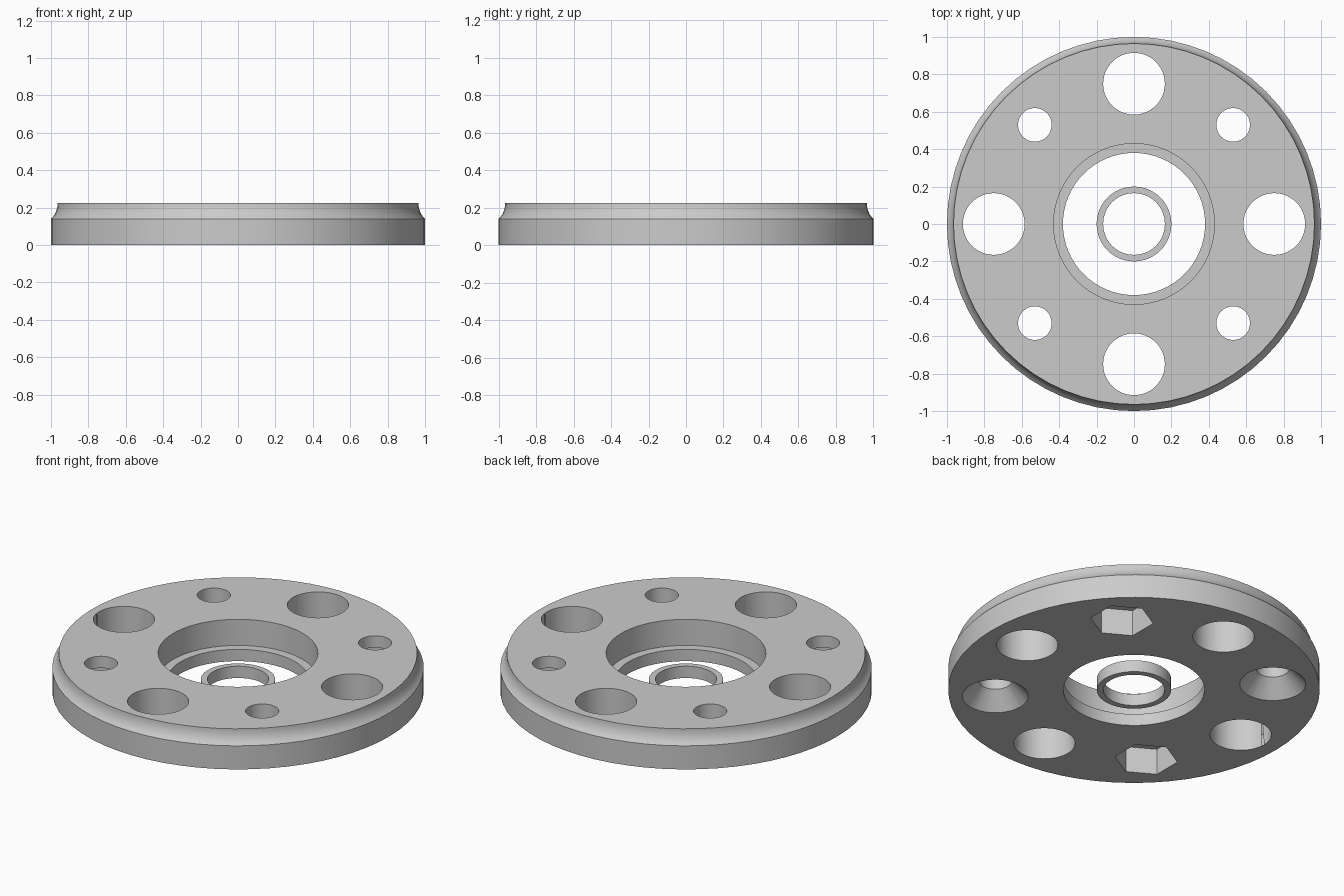
import bpy
import bmesh
from math import cos, sin, pi, radians

cube = bpy.data.objects.get("Cube")
if cube:
    bpy.data.objects.remove(cube, do_unlink=True)

HEIGHT = 0.225
LEDGE = 0.07

metal = bpy.data.materials.new("light grey metal")
metal.use_nodes = True
grey = (0.6, 0.6, 0.6, 1)
metal.diffuse_color = grey
metal.node_tree.nodes["Principled BSDF"].inputs["Base Color"].default_value = grey


def lathe(name, profile, steps, ring=True, at=(0, 0)):
    """Revolve (radius, z) points; a ring closes on itself, a plug gets end caps."""
    bm = bmesh.new()
    loops = []
    for r, z in profile:
        angles = [2 * pi * i / steps for i in range(steps)]
        loops.append([bm.verts.new((r * sin(a), r * cos(a), z)) for a in angles])
    pairs = list(zip(loops, loops[1:]))
    if ring:
        pairs.append((loops[-1], loops[0]))
    else:
        bm.faces.new(loops[0])
        bm.faces.new(loops[-1])
    for a, b in pairs:
        for i in range(steps):
            j = (i + 1) % steps
            bm.faces.new((a[i], a[j], b[j], b[i]))
    bmesh.ops.recalc_face_normals(bm, faces=bm.faces)
    mesh = bpy.data.meshes.new(name)
    bm.to_mesh(mesh)
    bm.free()
    obj = bpy.data.objects.new(name, mesh)
    obj.location = (at[0], at[1], 0)
    bpy.context.collection.objects.link(obj)
    mesh.materials.append(metal)
    return obj


def select(obj):
    bpy.ops.object.select_all(action='DESELECT')
    obj.select_set(True)
    bpy.context.view_layer.objects.active = obj


def cut(target, profile, steps, at):
    cutter = lathe("hole_cutter", profile, steps, False, at)
    cutter.hide_render = True
    select(target)
    mod = target.modifiers.new("hole", 'BOOLEAN')
    mod.operation = 'DIFFERENCE'
    mod.solver = 'EXACT'
    mod.object = cutter
    bpy.context.view_layer.update()
    bpy.ops.object.modifier_apply(modifier=mod.name)
    bpy.data.objects.remove(cutter, do_unlink=True)


# Disc with a stepped bore and a hollow curved shoulder
disc = lathe("disc", [
    (0.38, 0), (1, 0), (1, 0.14), (0.988, 0.153), (0.978, 0.168),
    (0.971, 0.186), (0.966, 0.205), (0.965, HEIGHT),
    (0.43, HEIGHT), (0.43, LEDGE), (0.38, LEDGE)], 64)

# Four large round holes
for x, y in ((1, 0), (0, 1), (-1, 0), (0, -1)):
    cut(disc, [(0.165, -0.1), (0.165, 0.4)], 48, (0.75 * x, 0.75 * y))

# Four bolt holes: hexagonal nut pockets on one diagonal, countersinks on the other
for x in (-0.53, 0.53):
    cut(disc, [(0.09, -0.1), (0.09, 0.4)], 32, (x, x))
    cut(disc, [(0.17, -0.1), (0.17, 0.155)], 6, (x, x))
    cut(disc, [(0.178, -0.1), (0.178, 0), (0.09, 0.095), (0.09, 0.4)], 32, (x, -x))

# Loose spacer ring in the middle
spacer = lathe("spacer_ring", [(0.165, 0), (0.2, 0), (0.2, LEDGE), (0.165, LEDGE)], 48)

for obj in (disc, spacer):
    select(obj)
    bpy.ops.object.shade_smooth_by_angle(angle=radians(25))
